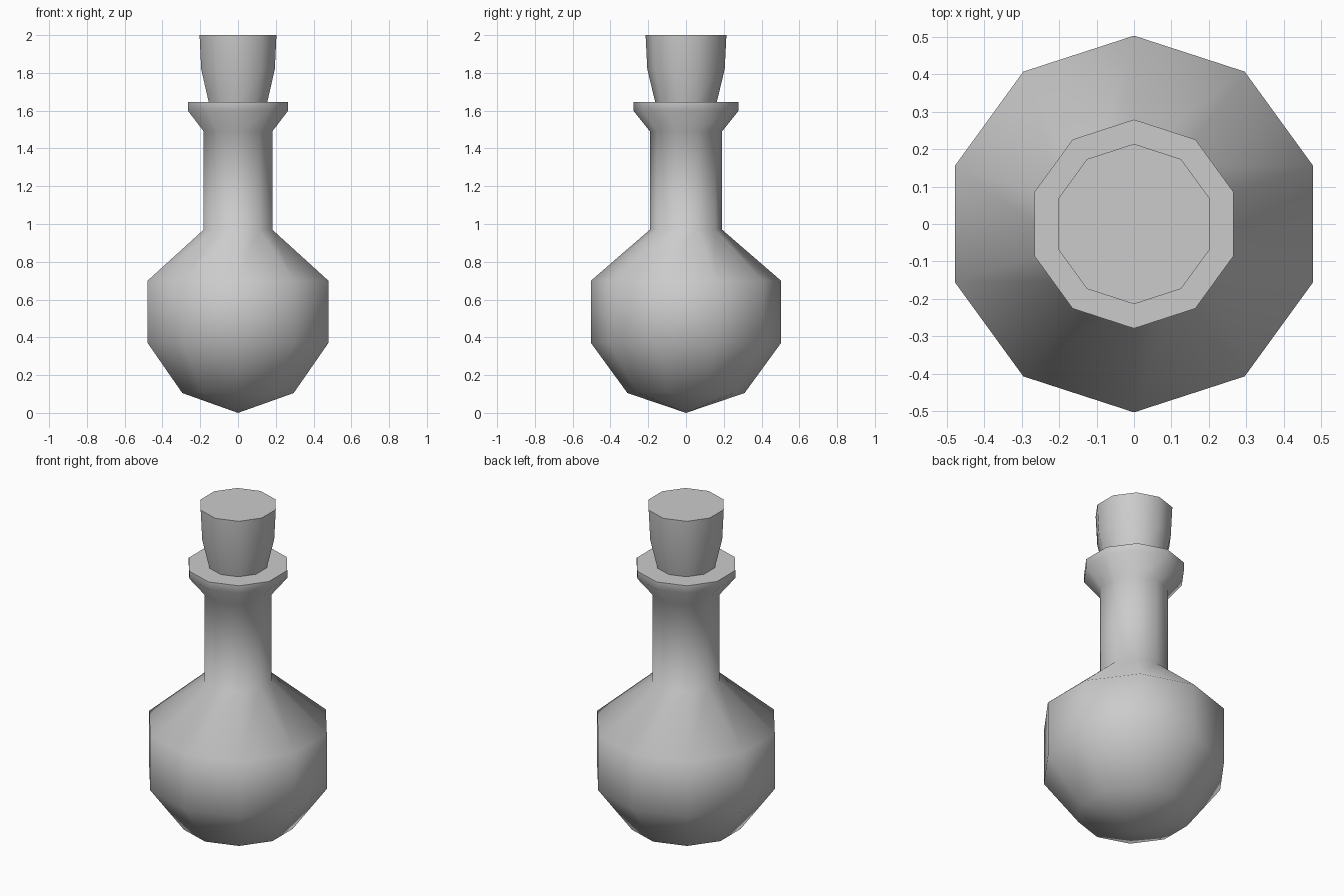
import bpy, bmesh
from math import sin, cos, tau, radians

if "Cube" in bpy.data.objects:
    bpy.data.objects.remove(bpy.data.objects["Cube"])

SIDES = 10


def lathe(name, profile):
    """Ten-sided solid of revolution from (radius, z) points; radius 0 makes a pole."""
    bm = bmesh.new()
    rings = []
    for r, z in profile:
        if r == 0:
            rings.append([bm.verts.new((0, 0, z))] * SIDES)
        else:
            # one corner points straight along +y
            rings.append([bm.verts.new((-r * sin(tau * i / SIDES), r * cos(tau * i / SIDES), z))
                          for i in range(SIDES)])
    for low, high in zip(rings, rings[1:]):
        for i in range(SIDES):
            j = (i + 1) % SIDES
            bm.faces.new(dict.fromkeys((low[i], low[j], high[j], high[i])))
    # flat caps on open ends
    for ring in (rings[0], rings[-1]):
        if ring[0] is not ring[1]:
            bm.faces.new(ring)
    bmesh.ops.recalc_face_normals(bm, faces=bm.faces)
    mesh = bpy.data.meshes.new(name)
    bm.to_mesh(mesh)
    bm.free()
    obj = bpy.data.objects.new(name, mesh)
    bpy.context.collection.objects.link(obj)
    # smooth sides, crisp rims
    bpy.ops.object.select_all(action='DESELECT')
    obj.select_set(True)
    bpy.context.view_layer.objects.active = obj
    bpy.ops.object.shade_smooth_by_angle(angle=radians(60))
    return obj


# Bottle: pointed base, round body, neck and flared lip
lathe("bottle", [(0, 0), (0.31, 0.105), (0.503, 0.37), (0.503, 0.70),
                 (0.191, 0.97), (0.191, 1.49), (0.279, 1.60), (0.279, 1.645)])

# Tapered stopper, its foot sunk slightly into the lip
lathe("stopper", [(0.158, 1.62), (0.163, 1.645), (0.205, 1.82), (0.214, 2.0)])
